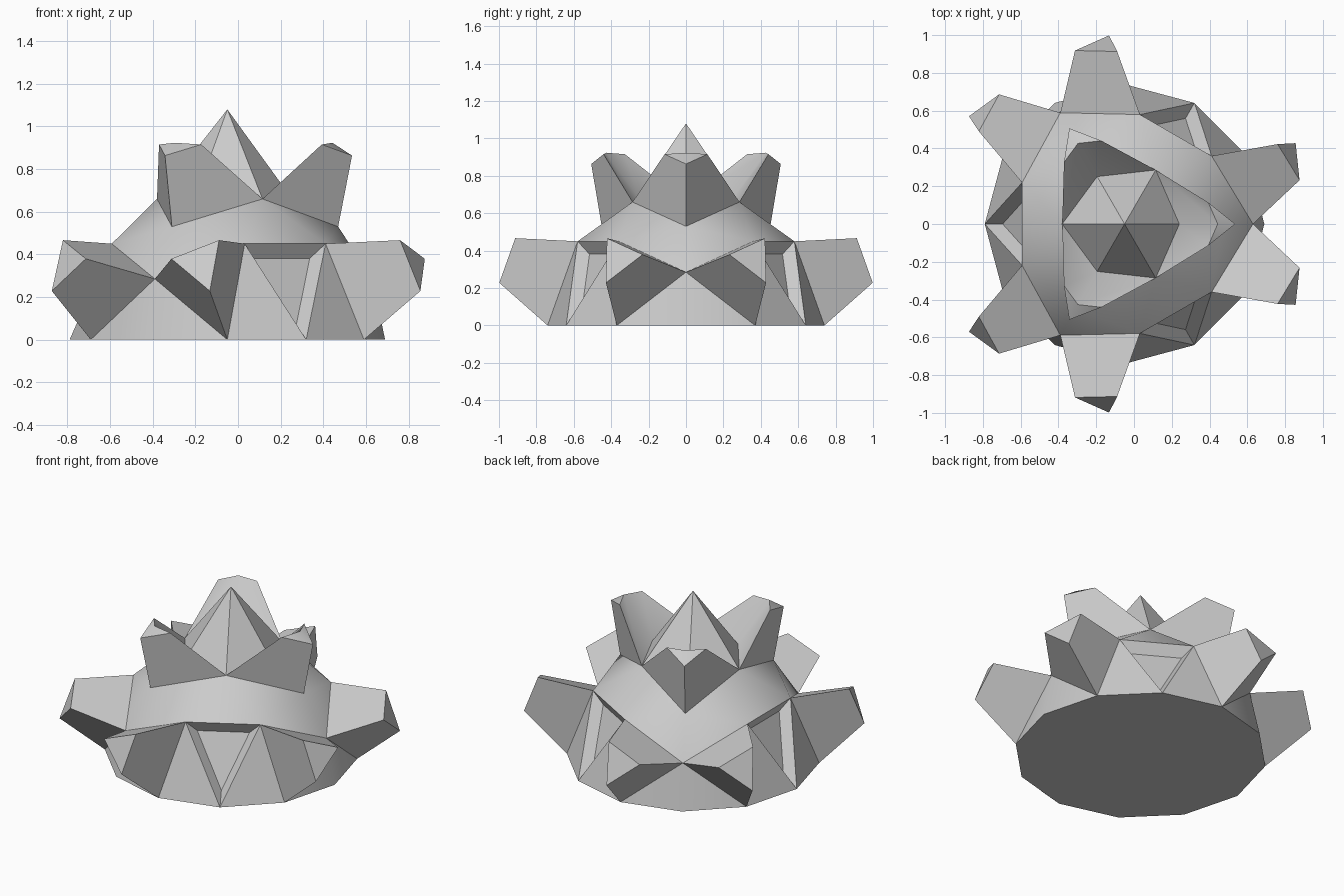
import bpy, bmesh, math
from mathutils import Vector

if "Cube" in bpy.data.objects:
    bpy.data.objects.remove(bpy.data.objects["Cube"])

CENTRE_X = -0.05          # dome axis
bm = bmesh.new()
points = {}


def pt(angle, r, z):
    """Shared vertex in polar coordinates around the dome axis."""
    a = angle % 360
    key = (a, r, z)
    if key not in points:
        t = math.radians(a)
        points[key] = bm.verts.new((CENTRE_X + r * math.cos(t), r * math.sin(t), z))
    return points[key]


def extruded(base, out, up, scale):
    """Tapered extrusion of a face: side walls plus a scaled cap."""
    c = sum((v.co for v in base), Vector()) / len(base)
    d = Vector((c.x - CENTRE_X, c.y, 0)).normalized() * out + Vector((0, 0, up))
    cap = [bm.verts.new(c + d + (v.co - c) * scale) for v in base]
    n = len(base)
    for i in range(n):
        j = (i + 1) % n
        bm.faces.new((base[i], base[j], cap[j], cap[i]))
    if n == 4:
        # kite cap folds along its axis
        bm.faces.new((cap[0], cap[1], cap[2]))
        bm.faces.new((cap[0], cap[2], cap[3]))
    else:
        bm.faces.new(cap)


apex = pt(0, 0, 1.08)
rim = [pt(30 * i, 0.74, 0) for i in range(12)]

for base_angle in (0, 120, 240):
    def inner(a): return pt(base_angle + a, 0.29, 0.68)
    def collar(a): return pt(base_angle + a, 0.33, 0.66)
    def upper(a): return pt(base_angle + a, 0.52, 0.53)
    def shoulder(a): return pt(base_angle + a, 0.585, 0.45)
    def low(a): return pt(base_angle + a, 0.68, 0.285)
    def foot(a): return pt(base_angle + a, 0.74, 0)

    # upper crystal
    extruded([inner(0), collar(-60), upper(0), collar(60)], 0.206, 0.272, 0.4)

    for s in (1, -1):
        # central spike and dome skin
        bm.faces.new((apex, inner(0), collar(60 * s)))
        bm.faces.new((collar(60 * s), upper(0), shoulder(38 * s)))
        bm.faces.new((upper(0), low(0), shoulder(38 * s)))
        bm.faces.new((low(0), foot(0), foot(30 * s)))
        bm.faces.new((shoulder(38 * s), foot(30 * s), foot(60 * s)))
        # lower crystals
        extruded([low(0), shoulder(38 * s), foot(30 * s)], 0.31, 0.113, 0.53)

    # dome skin and recessed panel between crystal pairs
    bm.faces.new((collar(60), shoulder(38), shoulder(82)))
    extruded([shoulder(38), shoulder(82), foot(60)], -0.055, -0.024, 0.7)

# flat underside
bm.faces.new(rim)
bmesh.ops.recalc_face_normals(bm, faces=bm.faces[:])

mesh = bpy.data.meshes.new("crystal_dome")
bm.to_mesh(mesh)
bm.free()
dome = bpy.data.objects.new("crystal_dome", mesh)
bpy.context.collection.objects.link(dome)
bpy.context.view_layer.objects.active = dome
dome.select_set(True)
bpy.ops.object.shade_smooth_by_angle(angle=math.radians(40))
